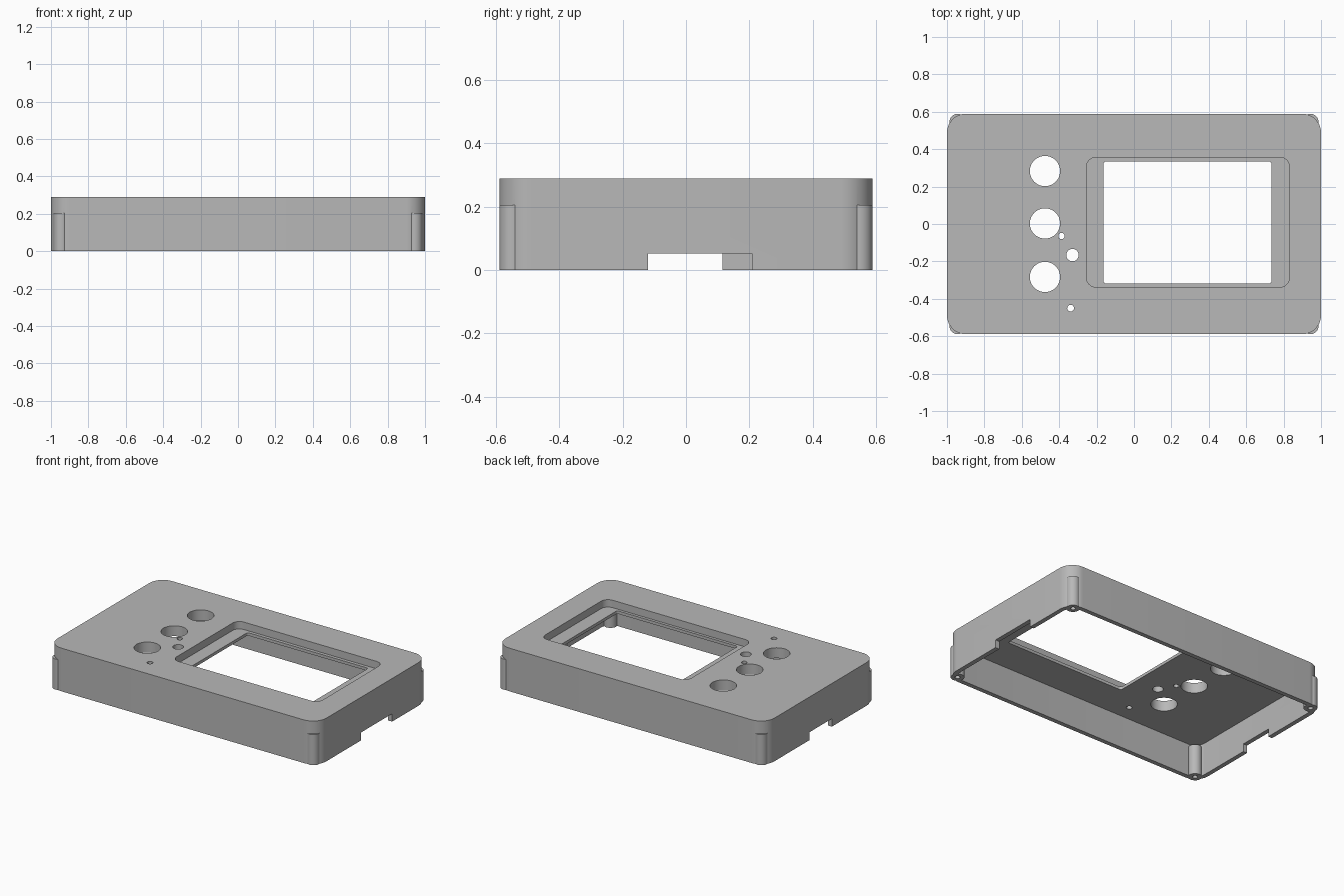
import bpy
import bmesh
from math import cos, sin, pi, radians

cube = bpy.data.objects.get("Cube")
if cube:
    bpy.data.objects.remove(cube, do_unlink=True)

HALF_X, HALF_Y, HEIGHT = 1.0, 0.589, 0.29
WALL, LID_UNDERSIDE = 0.03, 0.22
LEDGE_TOP, POST_TOP = 0.24, 0.205

grey = bpy.data.materials.new("Grey plastic")
grey.use_nodes = True
grey.diffuse_color = (0.48, 0.48, 0.48, 1)
grey.node_tree.nodes["Principled BSDF"].inputs["Base Color"].default_value = (0.48, 0.48, 0.48, 1)


def prism(name, outline, z0, z1):
    """Extrude a flat outline from z0 to z1."""
    bm = bmesh.new()
    base = bm.faces.new([bm.verts.new((x, y, z0)) for x, y in outline])
    top = bmesh.ops.extrude_face_region(bm, geom=[base])["geom"]
    bmesh.ops.translate(bm, vec=(0, 0, z1 - z0),
                        verts=[v for v in top if isinstance(v, bmesh.types.BMVert)])
    bmesh.ops.recalc_face_normals(bm, faces=bm.faces)
    mesh = bpy.data.meshes.new(name)
    bm.to_mesh(mesh)
    bm.free()
    mesh.materials.append(grey)
    obj = bpy.data.objects.new(name, mesh)
    bpy.context.collection.objects.link(obj)
    return obj


def rounded_box(name, x0, x1, y0, y1, z0, z1, radius, steps=12):
    corners = [(x1 - radius, y1 - radius), (x0 + radius, y1 - radius),
               (x0 + radius, y0 + radius), (x1 - radius, y0 + radius)]
    outline = []
    for quarter, (cx, cy) in enumerate(corners):
        for i in range(steps + 1):
            a = (quarter + i / steps) * pi / 2
            outline.append((cx + radius * cos(a), cy + radius * sin(a)))
    return prism(name, outline, z0, z1)


def cylinder(name, x, y, radius, z0, z1, sides=40):
    angles = [2 * pi * i / sides for i in range(sides)]
    return prism(name, [(x + radius * cos(a), y + radius * sin(a)) for a in angles], z0, z1)


def combine(target, tool, operation):
    """Apply a boolean and discard the tool."""
    tool.hide_render = True
    mod = target.modifiers.new(operation, "BOOLEAN")
    mod.operation = operation
    mod.solver = "EXACT"
    mod.object = tool
    bpy.context.view_layer.objects.active = target
    bpy.ops.object.modifier_apply(modifier=mod.name)
    bpy.data.objects.remove(tool, do_unlink=True)


# Hollow enclosure, open underneath
case = rounded_box("enclosure_shell", -HALF_X, HALF_X, -HALF_Y, HALF_Y, 0, HEIGHT, 0.1)
combine(case, rounded_box("cavity", -HALF_X + WALL, HALF_X - WALL,
                          -HALF_Y + WALL, HALF_Y - WALL, -0.1, LID_UNDERSIDE, 0.07), "DIFFERENCE")

# Corner screw posts with blind holes
posts = [(sx * 0.944, sy * 0.547) for sx in (-1, 1) for sy in (-1, 1)]
for x, y in posts:
    combine(case, cylinder("screw_post", x, y, 0.042, 0, POST_TOP), "UNION")
for x, y in posts:
    combine(case, cylinder("screw_hole", x, y, 0.016, -0.1, 0.16, 20), "DIFFERENCE")

# Stepped display window
combine(case, rounded_box("display_recess", -0.254, 0.831, -0.337, 0.356,
                          LEDGE_TOP, 0.4, 0.05), "DIFFERENCE")
combine(case, rounded_box("display_opening", -0.163, 0.735, -0.318, 0.334,
                          0.1, 0.4, 0.015, 4), "DIFFERENCE")

# Button holes and small indicator holes
holes = [(-0.476, y, 0.081) for y in (-0.283, 0.003, 0.283)]
holes += [(-0.388, -0.064, 0.017), (-0.329, -0.166, 0.033), (-0.339, -0.45, 0.018)]
for x, y, r in holes:
    combine(case, cylinder("panel_hole", x, y, r, 0.1, 0.4), "DIFFERENCE")

# Cable notches in the end walls
for x, y0, y1 in ((1, -0.12, 0.208), (-1, -0.12, 0.116)):
    notch = [(x - 0.1, y0), (x + 0.1, y0), (x + 0.1, y1), (x - 0.1, y1)]
    combine(case, prism("cable_notch", notch, -0.1, 0.053), "DIFFERENCE")

# Smooth the rounded walls, keep the edges crisp
bpy.ops.object.select_all(action="DESELECT")
case.select_set(True)
bpy.context.view_layer.objects.active = case
bpy.ops.object.shade_smooth_by_angle(angle=radians(30))
